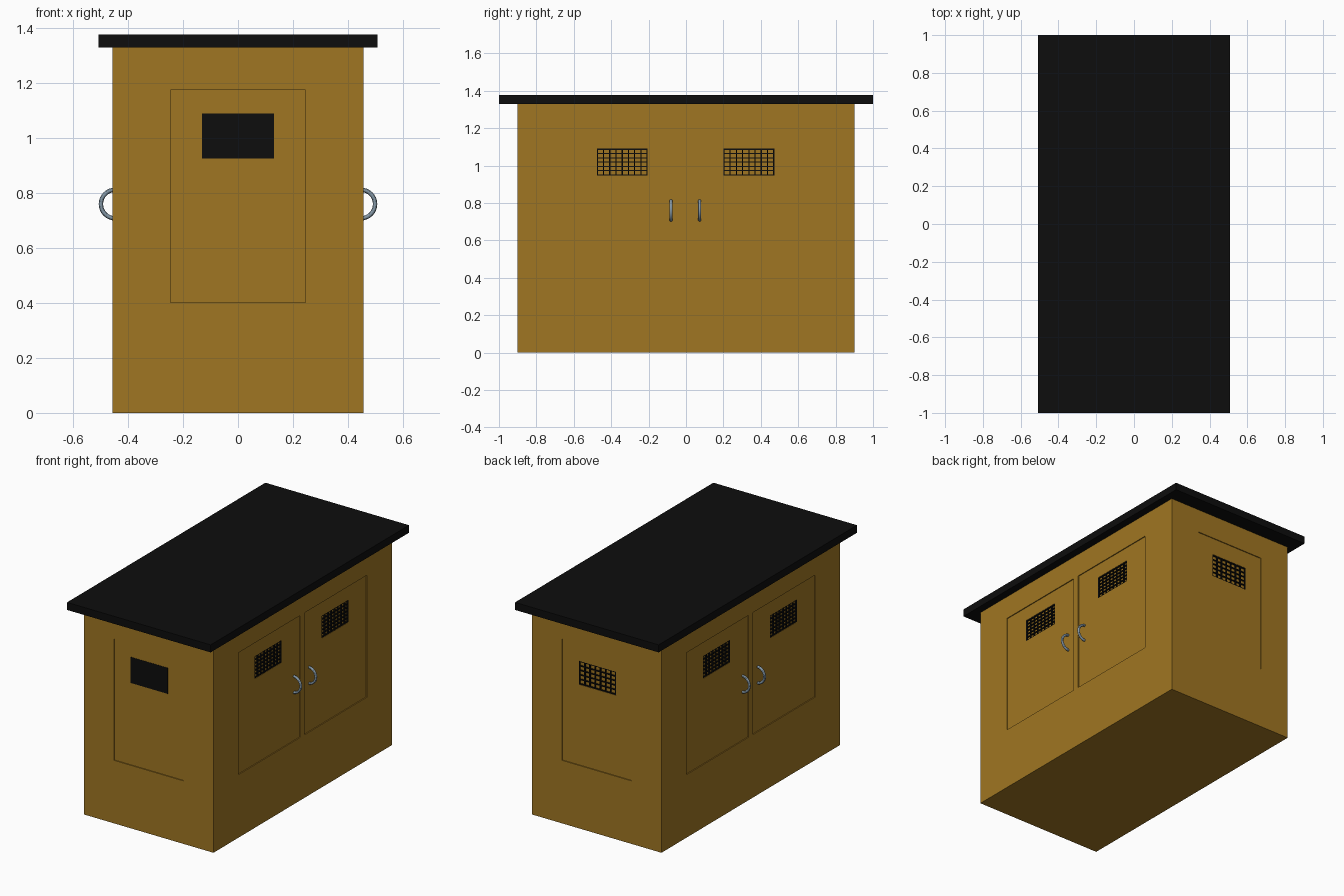
import bpy, math

if "Cube" in bpy.data.objects:
    bpy.data.objects.remove(bpy.data.objects["Cube"])

def material(name, rgb):
    m = bpy.data.materials.new(name)
    m.diffuse_color = (*rgb, 1)
    m.use_nodes = True
    m.node_tree.nodes["Principled BSDF"].inputs["Base Color"].default_value = m.diffuse_color
    return m

brown = material("ochre_brown", (0.35, 0.182, 0.016))
black = material("roof_black", (0.004, 0.004, 0.004))
steel = material("handle_steel", (0.23, 0.31, 0.38))

def box(name, x0, x1, y0, y1, z0, z1, mat):
    bpy.ops.mesh.primitive_cube_add(size=1, location=((x0+x1)/2, (y0+y1)/2, (z0+z1)/2))
    o = bpy.context.object
    o.name = name
    o.scale = (x1-x0, y1-y0, z1-z0)
    bpy.ops.object.transform_apply(location=False, rotation=False, scale=True)
    o.data.materials.append(mat)
    return o

HX, HY, HZ = 0.457, 0.90, 1.33
DOOR, WIN = 0.006, 0.016          # recess depths

def on_wall(name, axis, side, a0, a1, z0, z1, inner, outer, mat):
    """Box lying in a wall; inner/outer are offsets from the wall surface."""
    w = HX if axis == 'x' else HY
    d0, d1 = sorted((side*(w+inner), side*(w+outer)))
    if axis == 'x':
        return box(name, d0, d1, a0, a1, z0, z1, mat)
    return box(name, a0, a1, d0, d1, z0, z1, mat)

# Hut body
body = box("hut_body", -HX, HX, -HY, HY, 0, HZ, brown)

def cut(*args):
    c = on_wall("cutter", *args, brown)
    c.hide_render = True
    mod = body.modifiers.new("cut", 'BOOLEAN')
    mod.operation, mod.solver, mod.object = 'DIFFERENCE', 'EXACT', c
    bpy.context.view_layer.objects.active = body
    bpy.ops.object.modifier_apply(modifier=mod.name)
    bpy.data.objects.remove(c)

# Grille of thin bars in a window opening
def grille(axis, side, a0, a1, z0, z1, na, nz):
    t = 0.003
    for i in range(na + 1):
        a = a0 + t + (a1-a0-2*t)*i/na
        on_wall("grille_upright", axis, side, a-t, a+t, z0, z1, -WIN, -DOOR-0.001, black)
    for i in range(nz + 1):
        z = z0 + t + (z1-z0-2*t)*i/nz
        on_wall("grille_crossbar", axis, side, a0, a1, z-t, z+t, -WIN, -DOOR-0.002, black)

# Side doors with barred windows and ring handles
for side in (-1, 1):
    for d0, d1, w0, w1, h in ((-0.65, -0.025, -0.477, -0.205, -0.08),
                              (0.02, 0.647, 0.2, 0.472, 0.073)):
        cut('x', side, d0, d1, 0.402, 1.18, -DOOR, 0.05)
        cut('x', side, w0, w1, 0.947, 1.09, -WIN, 0.05)
        grille('x', side, w0, w1, 0.947, 1.09, 8, 6)
        bpy.ops.mesh.primitive_torus_add(major_radius=0.052, minor_radius=0.008,
            major_segments=32, minor_segments=12,
            location=(side*0.447, h, 0.76), rotation=(math.pi/2, 0, 0))
        o = bpy.context.object
        o.name = "door_handle"
        o.data.materials.append(steel)
        bpy.ops.object.shade_smooth_by_angle()

# Front and back doors
for side in (-1, 1):
    cut('y', side, -0.246, 0.246, 0.402, 1.176, -DOOR, 0.05)
on_wall("front_window", 'y', -1, -0.131, 0.131, 0.925, 1.09, -DOOR-0.002, -DOOR+0.002, black)
cut('y', 1, -0.131, 0.131, 0.915, 1.065, -WIN, 0.05)
grille('y', 1, -0.131, 0.131, 0.915, 1.065, 7, 5)

# Flat overhanging roof
box("roof", -0.507, 0.507, -1, 1, HZ, 1.378, black)
